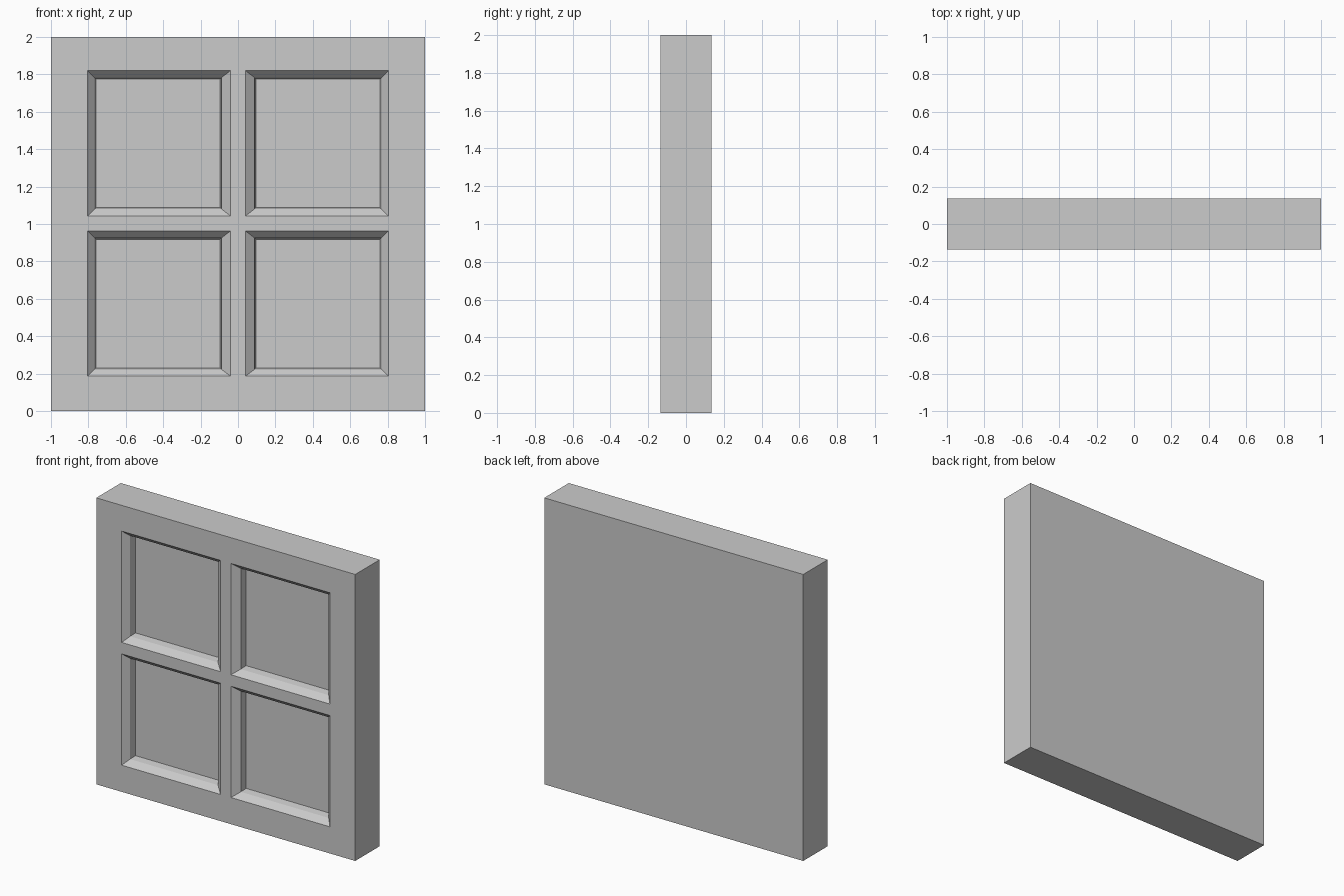
import bpy, bmesh

if "Cube" in bpy.data.objects:
    bpy.data.objects.remove(bpy.data.objects["Cube"])

FRONT, BACK = -0.135, 0.135
XS = [-1, -0.804, -0.04, 0.04, 0.804, 1]
ZS = [0, 0.186, 0.963, 1.043, 1.82, 2]
# recess profile: (side inset beside the outer frame, beside the mullion, inset top and bottom, depth)
PROFILE = [(0.037, 0.048, 0.037, 0.04), (0.045, 0.056, 0.045, 0.088)]

bm = bmesh.new()


def bridge(a, b):
    for i in range(4):
        j = (i + 1) % 4
        bm.faces.new((a[i], a[j], b[j], b[i]))


def recess(ring, x0, x1, z0, z1):
    """Sink a pane behind its opening with a chamfer and a steep reveal."""
    for outer, inner, vert, depth in PROFILE:
        left, right = (outer, inner) if x0 < -0.5 else (inner, outer)
        y = FRONT + depth
        xa, xb, za, zb = x0 + left, x1 - right, z0 + vert, z1 - vert
        new = [bm.verts.new(c) for c in
               ((xa, y, za), (xb, y, za), (xb, y, zb), (xa, y, zb))]
        bridge(ring, new)
        ring = new
    bm.faces.new(ring)


# front face: frame and crossbars, with a recessed pane in each opening
grid = [[bm.verts.new((x, FRONT, z)) for z in ZS] for x in XS]
for i in range(5):
    for k in range(5):
        ring = [grid[i][k], grid[i + 1][k], grid[i + 1][k + 1], grid[i][k + 1]]
        if i in (1, 3) and k in (1, 3):
            recess(ring, XS[i], XS[i + 1], ZS[k], ZS[k + 1])
        else:
            bm.faces.new(ring)

# outer sides and flat back
border = [e for e in bm.edges if e.is_boundary]
ext = bmesh.ops.extrude_edge_only(bm, edges=border)["geom"]
for v in ext:
    if isinstance(v, bmesh.types.BMVert):
        v.co.y = BACK
bmesh.ops.holes_fill(bm, edges=[e for e in bm.edges if e.is_boundary], sides=0)
bmesh.ops.recalc_face_normals(bm, faces=bm.faces)
bmesh.ops.dissolve_limit(bm, angle_limit=0.001, verts=bm.verts, edges=bm.edges)

mesh = bpy.data.meshes.new("window_panel")
bm.to_mesh(mesh)
bm.free()
bpy.context.collection.objects.link(bpy.data.objects.new("window_panel", mesh))
